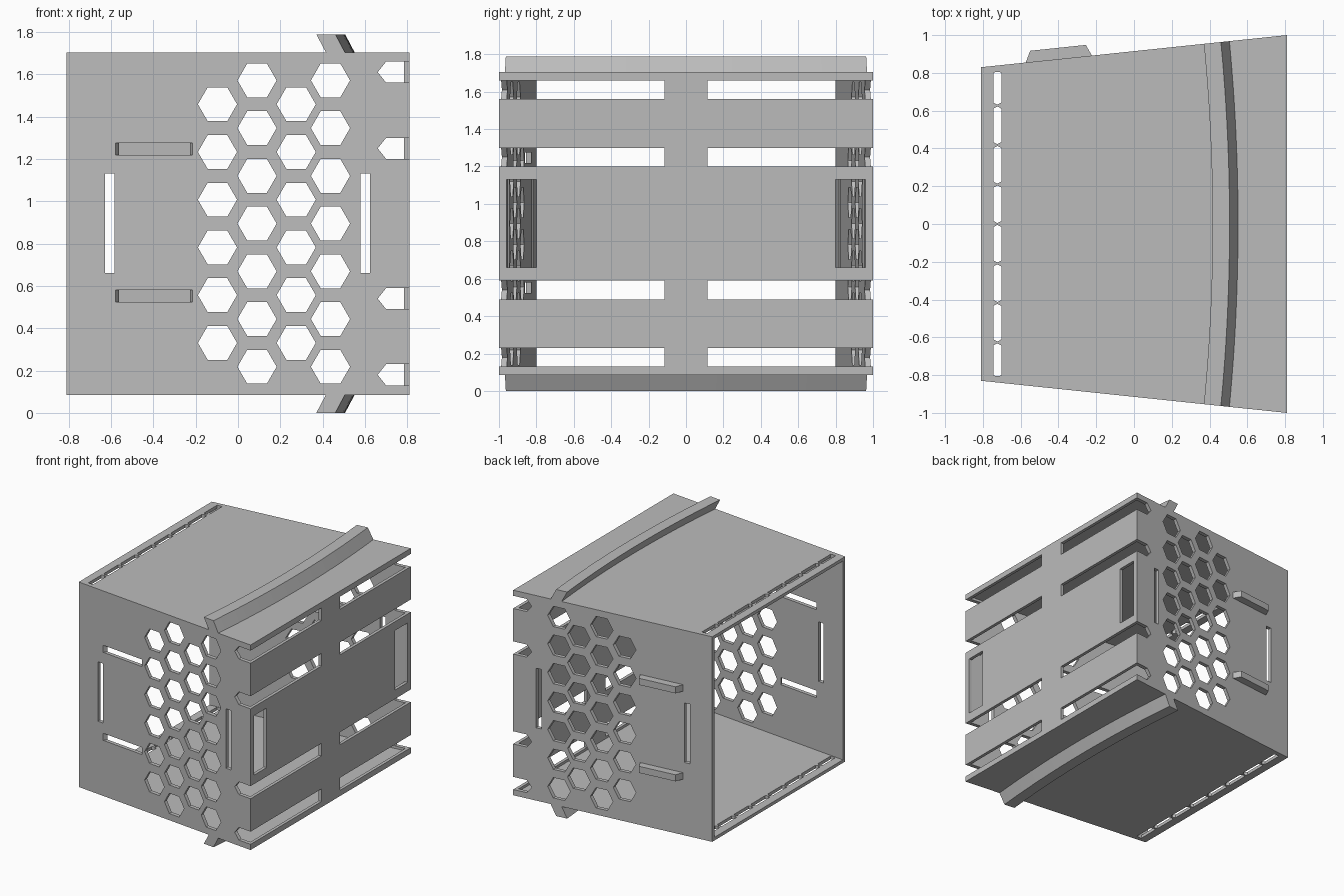
import bpy
import bmesh
from math import cos, sin, pi

cube = bpy.data.objects.get("Cube")
if cube:
    bpy.data.objects.remove(cube, do_unlink=True)

grey = bpy.data.materials.new("plain grey")
grey.use_nodes = True
colour = (0.5, 0.5, 0.5, 1)
grey.diffuse_color = colour
grey.node_tree.nodes["Principled BSDF"].inputs["Base Color"].default_value = colour

X, WALL, PLATE = 0.81, 0.03, 0.025
Z0, Z1 = 0.085, 1.704
MID = (Z0 + Z1) / 2


def wall_y(x):
    """Outer half width of the tapered body at x."""
    return 0.915 + 0.105 * x


def loft(bm, sections):
    """Closed solid through a row of equal-sized sections."""
    rings = [[bm.verts.new(p) for p in s] for s in sections]
    n = len(rings[0])
    bm.faces.new(rings[0])
    bm.faces.new(rings[-1][::-1])
    for a, b in zip(rings, rings[1:]):
        for i in range(n):
            j = (i + 1) % n
            bm.faces.new((a[i], b[i], b[j], a[j]))


def prism_y(bm, xz, y0, y1):
    loft(bm, [[(x, y, z) for x, z in xz] for y in (y0, y1)])


def prism_z(bm, xy, z0, z1):
    loft(bm, [[(x, y, z) for x, y in xy] for z in (z0, z1)])


def rect(a0, a1, b0, b1):
    return [(a0, b0), (a1, b0), (a1, b1), (a0, b1)]


def make(name, bm):
    bmesh.ops.recalc_face_normals(bm, faces=bm.faces[:])
    mesh = bpy.data.meshes.new(name)
    bm.to_mesh(mesh)
    bm.free()
    mesh.materials.append(grey)
    ob = bpy.data.objects.new(name, mesh)
    bpy.context.collection.objects.link(ob)
    return ob


def cut(target, bm):
    cutter = make("cutter", bm)
    cutter.hide_render = True
    mod = target.modifiers.new("cut", "BOOLEAN")
    mod.operation, mod.solver, mod.object = "DIFFERENCE", "EXACT", cutter
    bpy.context.view_layer.objects.active = target
    bpy.ops.object.modifier_apply(modifier=mod.name)
    bpy.data.objects.remove(cutter, do_unlink=True)


def tapered(x0, x1, inset):
    a, b = wall_y(x0) - inset, wall_y(x1) - inset
    return [(x0, -a), (x1, -b), (x1, b), (x0, a)]


# Tapered case, hollow and open at the narrow end
bm = bmesh.new()
prism_z(bm, tapered(-X, X, 0), Z0, Z1)
case = make("case", bm)
bm = bmesh.new()
prism_z(bm, tapered(-X - 0.1, X - PLATE, WALL), Z0 + PLATE, Z1 - PLATE)
cut(case, bm)

bm = bmesh.new()
# Honeycomb through both side walls
R, PITCH = 0.0925, 0.2255
for cx, rows in ((-0.097, 6), (0.09, 7), (0.275, 6), (0.437, 7)):
    for r in range(rows):
        cz = MID + (r - (rows - 1) / 2) * PITCH
        hexagon = [(cx + R * cos(i * pi / 3), cz + R * sin(i * pi / 3)) for i in range(6)]
        prism_y(bm, hexagon, -1.2, 1.2)
# Tall strap slots through both side walls
for x0 in (-0.628, 0.579):
    prism_y(bm, rect(x0, x0 + 0.045, 0.66, 1.13), -1.2, 1.2)
for s in (-1, 1):
    # Pointed vents wrapping round the closed end's corners
    for cz in (0.18, 0.54, 1.25, 1.61):
        vent = [(0.66, cz), (0.70, cz - 0.05), (0.9, cz - 0.05), (0.9, cz + 0.05), (0.70, cz + 0.05)]
        prism_y(bm, vent, s * 0.115, s * 1.2)
    # Windows in the closed end
    prism_z(bm, rect(0.76, 0.9, s * 0.80, s * 0.96), 0.66, 1.13)
# Row of long slots with pointed ends beside the open end, top and bottom
SX0, SX1, STEP = -0.745, -0.702, 0.209
for i in range(8):
    y0 = (i - 4) * STEP + 0.016 if i else -0.803
    y1 = (i - 3) * STEP - 0.016 if i < 7 else 0.803
    p0 = y0 - 0.011 if i else y0 - 0.001
    p1 = y1 + 0.011 if i < 7 else y1 + 0.001
    xm = (SX0 + SX1) / 2
    slot = [(SX0, y0), (xm, p0), (SX1, y0), (SX1, y1), (xm, p1), (SX0, y1)]
    prism_z(bm, slot, -0.1, 1.9)
# Receiving sockets in the front wall, narrowing inward
for cz in (0.552, 1.247):
    socket = [(-0.58, -wall_y(-0.58) - 0.001), (-0.215, -wall_y(-0.215) - 0.001),
              (-0.228, 0.033 - wall_y(-0.228)), (-0.56, 0.033 - wall_y(-0.56))]
    prism_z(bm, socket, cz - 0.028, cz + 0.028)
cut(case, bm)

# Locking lugs on the back wall
for name, cz in (("lower_lug", 0.552), ("upper_lug", 1.247)):
    bm = bmesh.new()
    lug = [(-0.575, wall_y(-0.575) - 0.005), (-0.22, wall_y(-0.22) - 0.005),
           (-0.255, 0.948), (-0.55, 0.917)]
    prism_z(bm, lug, cz - 0.026, cz + 0.026)
    make(name, bm)

# Curved slanted rails above and below
for name, s in (("top_rail", 1), ("bottom_rail", -1)):
    half = (Z1 - Z0) / 2
    base, tip = MID + s * (half - 0.002), MID + s * MID
    sections = []
    for i in range(25):
        t = i / 12 - 1
        x = 0.416 - 0.046 * t * t
        profile = [(x + 0.046, base), (x + 0.136, base), (x + 0.09, tip), (x, tip)]
        sections.append([(px, t * wall_y(px), pz) for px, pz in profile])
    bm = bmesh.new()
    loft(bm, sections)
    make(name, bm)
